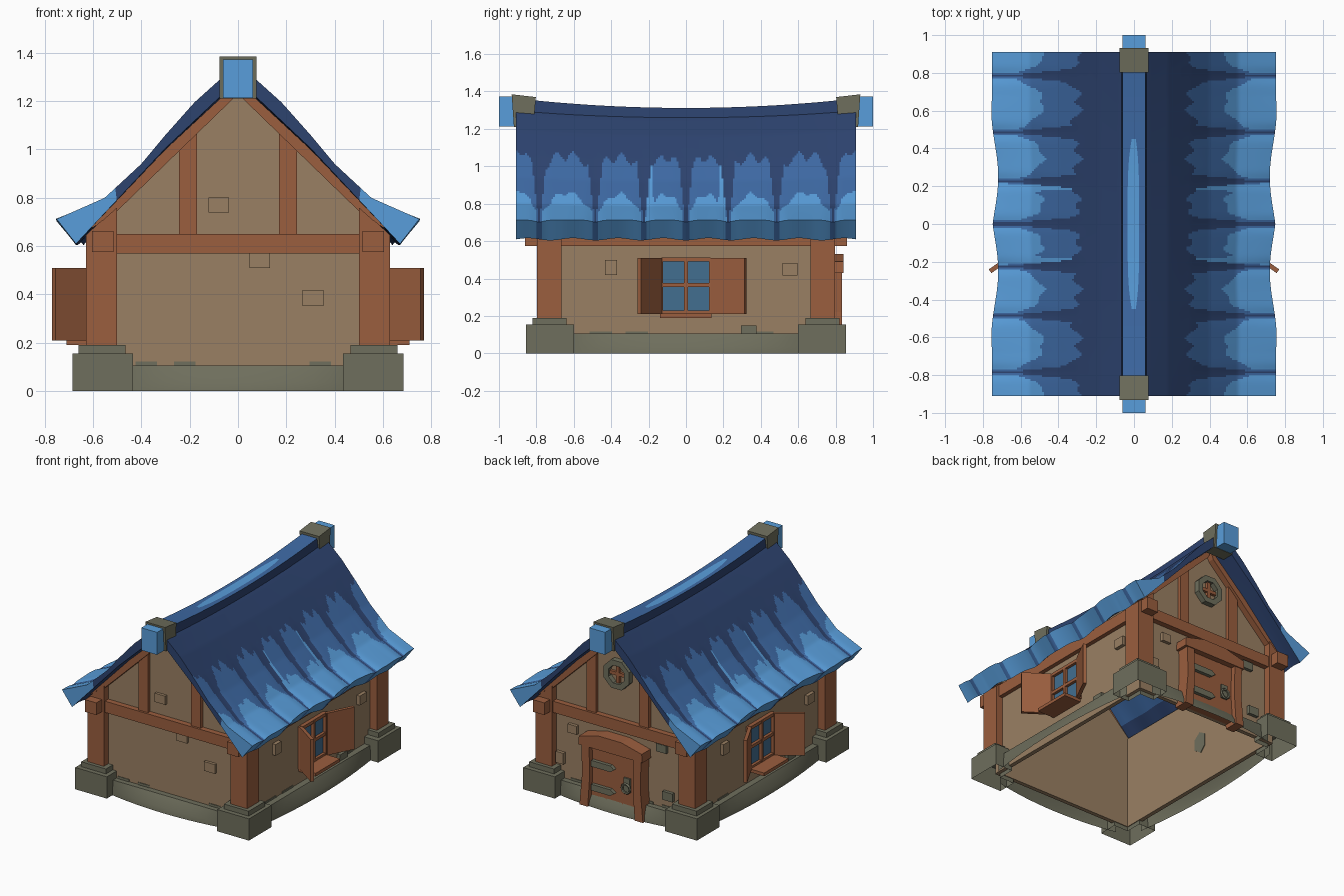
import bpy, bmesh, math
from mathutils import Vector

if "Cube" in bpy.data.objects:
    bpy.data.objects.remove(bpy.data.objects["Cube"])


def material(name, r, g, b):
    lin = [((c / 255 + 0.055) / 1.055) ** 2.4 for c in (r, g, b)] + [1]
    m = bpy.data.materials.new(name)
    m.use_nodes = True
    m.diffuse_color = lin
    bsdf = m.node_tree.nodes["Principled BSDF"]
    bsdf.inputs["Base Color"].default_value = lin
    bsdf.inputs["Roughness"].default_value = 0.8
    return m


NAVY = material("navy shingle", 45, 67, 111)
MID = material("mid blue shingle", 62, 106, 165)
LIGHT = material("light blue shingle", 89, 158, 219)
PLASTER = material("tan plaster", 154, 128, 99)
WOOD = material("red brown wood", 155, 94, 62)
STONE = material("grey green stone", 111, 111, 93)
GLASS = material("blue glass", 66, 110, 144)


def finish(name, bm, mats, smooth=None):
    bmesh.ops.recalc_face_normals(bm, faces=bm.faces)
    me = bpy.data.meshes.new(name)
    bm.to_mesh(me)
    bm.free()
    for m in mats:
        me.materials.append(m)
    ob = bpy.data.objects.new(name, me)
    bpy.context.collection.objects.link(ob)
    if smooth:
        bpy.ops.object.select_all(action='DESELECT')
        ob.select_set(True)
        bpy.context.view_layer.objects.active = ob
        bpy.ops.object.shade_smooth_by_angle(angle=math.radians(smooth))


def prism(name, pts, axis, lo, hi, mat, open_start=False):
    """Extrude a 2D outline along one axis."""
    put = {'x': lambda a, b, t: (t, a, b),
           'y': lambda a, b, t: (a, t, b),
           'z': lambda a, b, t: (a, b, t)}[axis]
    bm = bmesh.new()
    ends = [[bm.verts.new(put(a, b, t)) for a, b in pts] for t in (lo, hi)]
    if not open_start:
        bm.faces.new(ends[0])
    bm.faces.new(ends[1])
    n = len(pts)
    for i in range(n):
        j = (i + 1) % n
        bm.faces.new((ends[0][i], ends[0][j], ends[1][j], ends[1][i]))
    finish(name, bm, [mat])


def box(name, x, y, z, mat):
    prism(name, [(x[0], z[0]), (x[1], z[0]), (x[1], z[1]), (x[0], z[1])], 'y', y[0], y[1], mat)


def around(c, half):
    return (c - half, c + half)


def span(s, a, b):
    return tuple(sorted((s * a, s * b)))


# Plaster walls, open below
gable = [(-.57, .03), (.57, .03), (.57, .69), (0, 1.24), (-.57, .69)]
for s, side in ((-1, "front"), (1, "back")):
    prism(side + "_wall", gable, 'y', *span(s, .715, .745), PLASTER)
for s, side in ((1, "left"), (-1, "right")):
    box(side + "_wall", span(s, .545, .575), (-.74, .74), (.03, .7), PLASTER)
prism("inner_stone", [(-.02, .3), (.04, .26), (.08, .3), (.08, .39), (.03, .42), (-.02, .38)],
      'x', -.55, -.54, STONE)


def corner_l(name, sx, sy, x0, x1, y0, y1, z0, z1):
    """Hollow stone wrapped round the outside of a wall corner."""
    pts = [(x0, .72), (x0, y1), (x1, y1), (x1, y0), (.55, y0), (.55, .72)]
    prism(name, [(sx * x, sy * y) for x, y in pts], 'z', z0, z1, STONE, True)


# Corner posts on stepped stone feet
for sx in (-1, 1):
    for sy in (-1, 1):
        for inner, top, near in ((.5, .76, .73), (.56, .71, .665)):
            prism("corner_post", [(sx * inner, .17), (sx * .63, .17), (sx * .63, .645),
                                  (sx * inner, top)], 'y', *span(sy, near, .797), WOOD)
        corner_l("corner_stone", sx, sy, .435, .685, .6, .855, 0, .155)
        corner_l("corner_step", sx, sy, .465, .66, .64, .822, .155, .19)


# Bowed stone footing along each wall, a shell open below
def footing(name, half, reach, along_x, s):
    bm = bmesh.new()
    rows = []
    for i in range(17):
        t = i / 8 - 1
        bulge = 1 - t * t
        section = [(reach + .03 + .05 * bulge, 0), (reach + .03 + .045 * bulge, .035),
                   (reach + .035, .105), (reach - .03, .105)]
        rows.append([bm.verts.new((t * half, s * d, z) if along_x else (s * d, t * half, z))
                     for d, z in section])
    for a, b in zip(rows, rows[1:]):
        for k in range(3):
            bm.faces.new((a[k], a[k + 1], b[k + 1], b[k]))
    finish(name, bm, [STONE], 50)


for s in (-1, 1):
    footing("end_footing", .5, .75, True, s)
    footing("side_footing", .66, .585, False, s)
    # Worn stone patches at the foot of the plaster
    for c in (-.38, -.22, .34):
        box("worn_patch", around(c, .045), span(s, .744, .749), (.1, .122), STONE)
        box("worn_patch", span(s, .574, .579), around(c * 1.2, .06), (.1, .118), STONE)

# Timber frame on the outside of the walls
for s in (-1, 1):
    box("side_beam", span(s, .56, .605), (-.8, .8), (.575, .662), WOOD)
    box("cross_beam", (-.62, .62), span(s, .73, .785), (.57, .65), WOOD)
    for sx in (-1, 1):
        box("side_beam_end", span(sx, .515, .605), span(s, .73, .86), (.575, .662), WOOD)
        prism("gable_stud", [(sx * .17, .64), (sx * .245, .64), (sx * .245, 1.02), (sx * .17, 1.09)],
              'y', *span(s, .73, .77), WOOD)
        prism("rafter", [(sx * .5, .745), (sx * .61, .67), (sx * .57, .735), (sx * .3, 1.015),
                         (sx * .04, 1.265), (0, 1.265), (sx * .02, 1.21)],
              'y', *span(s, .73, .79), WOOD)

# Sagging roof slopes
TOP = [(.03, 1.325), (.08, 1.285), (.18, 1.195), (.3, 1.06), (.4, .94), (.55, .8), (.75, .71)]
GROOVES = [0, .225, .485, .785, 1.0]


def roof_z(x):
    for (xa, za), (xb, zb) in zip(TOP, TOP[1:]):
        if x <= xb:
            return za + (zb - za) * (x - xa) / (xb - xa)
    return TOP[-1][1]


def lobe(y):
    """Place within the shingle lobe (0..1), distance to its groove, lobe number."""
    y = abs(y)
    for i, (a, b) in enumerate(zip(GROOVES, GROOVES[1:])):
        if y <= b:
            return (y - a) / (b - a), min(y - a, b - y), i


def shade(x, y):
    t, d, i = lobe(y)
    bump = max(0, math.sin(math.pi * t)) ** .5
    ragged = .016 * math.sin(19 * t + 2 * i) + .008 * math.sin(abs(y) * 70)
    if d < .009 + .1 * max(0, .6 - x):
        return 0
    streak = abs(abs(y) - .19) < .005 + .06 * (x - .33) and x > .33
    if streak or (x > .73 - .25 * bump + ragged * .6 and d > .018):
        return 2
    return 1 if x > .41 - .12 * bump + ragged else 0


def roof_slope(name, s):
    bm = bmesh.new()
    nx, ny = 72, 182
    outer, inner = [], []
    for j in range(ny + 1):
        y = -.91 + 1.82 * j / ny
        dip = math.exp(-(lobe(y)[1] / .035) ** 2)
        sag = -.04 * (1 - (y / .91) ** 2)
        edge = .018 * math.cos(2 * math.pi * (min(abs(y), .68) - .6) / .7) - .008
        ro, ri = [], []
        for k in range(nx + 1):
            f = k / nx
            x = .03 + .715 * f
            z = roof_z(x) + sag * (1 - f) - .014 * dip * max(0, f - .3)
            ro.append(bm.verts.new((s * (x + edge * f ** 4), y, z)))
        for x, z in ((.03, 1.26), (.3, 1.005), (.5, .79), (.665, .61)):
            f = x / .665
            ri.append(bm.verts.new((s * (x + edge * f ** 4), y,
                                    z + sag * (1 - f) - .006 * math.cos(y * 26) * f ** 4)))
        outer.append(ro)
        inner.append(ri)
    for j in range(ny):
        a, b, c, e = outer[j], outer[j + 1], inner[j], inner[j + 1]
        y = (a[0].co.y + b[0].co.y) / 2
        for k in range(nx):
            face = bm.faces.new((a[k], a[k + 1], b[k + 1], b[k]))
            face.material_index = shade(abs(face.calc_center_median().x), y)
        # Underside: navy on the overhangs, lighter inside
        for k in range(3):
            face = bm.faces.new((c[k], c[k + 1], e[k + 1], e[k]))
            face.material_index = 1 if k < 2 and abs(y) < .73 else 0
        lip = bm.faces.new((a[-1], b[-1], e[-1], c[-1]))
        lip.material_index = 1 if lobe(y)[1] < .018 else 2
    # Verge faces change from navy to light near the eave
    cuts = [0, 27, 48, nx]
    for a, c in ((outer[0], inner[0]), (outer[-1], inner[-1])):
        for k in range(3):
            verts = a[cuts[k]:cuts[k + 1] + 1] + [c[k + 1], c[k]]
            bm.faces.new(verts).material_index = 2 if k == 2 else 0
    finish(name, bm, [NAVY, MID, LIGHT], 40)


roof_slope("left_roof_slope", 1)
roof_slope("right_roof_slope", -1)

# Ridge cap with a worn light strip
bm = bmesh.new()
rows = []
for j in range(41):
    y = -.9 + 1.8 * j / 40
    z = 1.312 + .05 * (y / .9) ** 2
    low = 1.26 + .035 * (y / .9) ** 2
    w = .034 * max(.05, 1 - (y / .5) ** 4)
    rows.append([bm.verts.new((x, y, h)) for x, h in
                 ((-.065, low), (-.06, z), (-w, z), (w * .8, z), (.06, z), (.065, low))])
for a, b in zip(rows, rows[1:]):
    for k in range(5):
        face = bm.faces.new((a[k], a[k + 1], b[k + 1], b[k]))
        worn = k == 2 and abs(face.calc_center_median().y) < .47
        face.material_index = 2 if worn else (0 if k in (0, 4) else 1)
finish("ridge_cap", bm, [NAVY, MID, LIGHT])

# Ridge ends held by stone clamps
for s in (-1, 1):
    box("ridge_end", (-.062, .062), span(s, .88, 1), (1.212, 1.372), LIGHT)
    prism("ridge_clamp", [(s * .81, 1.28), (s * .83, 1.21), (s * .92, 1.21),
                          (s * .932, 1.385), (s * .803, 1.37)], 'x', -.077, .077, STONE)

# Side windows with open shutters
for s in (-1, 1):
    box("window_glass", span(s, .57, .583), (-.13, .13), (.21, .51), GLASS)
    for c in (-.135, 0, .135):
        box("window_bar", span(s, .57, .605), around(c, .011), (.21, .51), WOOD)
    for z in (.217, .365, .502):
        box("window_rail", span(s, .57, .603), (-.13, .13), around(z, .011), WOOD)
    box("window_sill", span(s, .56, .71), (-.14, .135), (.19, .213), WOOD)
    for hinge, tip in (((.6, -.138), (.762, -.25)), ((.6, .14), (.69, .318))):
        h, t = Vector(hinge), Vector(tip)
        n = Vector((-(t - h).y, (t - h).x)).normalized() * .012
        prism("shutter", [(s * p.x, p.y) for p in (h - n, t - n, t + n, h + n)],
              'z', .21, .51, WOOD)

# Door, frame and ironwork on the back
box("door", (-.19, .2), (.74, .8), (.03, .45), WOOD)
for x in (-.06, .07):
    box("door_seam", around(x, .004), (.79, .803), (.04, .44), WOOD)
for s in (-1, 1):
    c = .005
    prism("door_post", [(c + s * .185, 0), (c + s * .25, 0), (c + s * .23, .22),
                        (c + s * .235, .45), (c + s * .175, .45), (c + s * .17, .22)],
          'y', .73, .835, WOOD)
prism("door_lintel", [(-.245, .43), (.26, .43), (.255, .49), (.1, .53), (-.08, .53), (-.24, .49)],
      'y', .73, .842, WOOD)
for z in (.14, .31):
    prism("door_strap", [(.17, z - .022), (.17, z + .022), (.02, z + .022), (-.01, z), (.02, z - .022)],
          'y', .79, .825, STONE)
box("handle_plate", around(-.1, .025), (.79, .812), (.17, .27), STONE)
bpy.ops.mesh.primitive_torus_add(major_segments=10, minor_segments=5, major_radius=.032,
                                 minor_radius=.009, location=(-.1, .82, .2),
                                 rotation=(math.pi / 2, 0, 0))
bpy.context.object.name = "door_handle_ring"
bpy.context.object.data.materials.append(STONE)


# Octagonal gable window
def octagon(r):
    return [(r * math.cos(math.pi * (i + .5) / 4), .97 + r * math.sin(math.pi * (i + .5) / 4))
            for i in range(8)]


big, small = octagon(.108), octagon(.068)
for i in range(8):
    j = (i + 1) % 8
    prism("round_window_stone", [big[i], big[j], small[j], small[i]], 'y', .73, .785, STONE)
prism("round_window_pane", small, 'y', .74, .75, PLASTER)
box("round_window_bar", around(0, .012), (.745, .77), (.905, 1.035), WOOD)
box("round_window_bar", (-.065, .065), (.745, .77), around(.97, .012), WOOD)

# Bricks showing through the plaster: centre, height, width, depth
for x, z, w, h in ((-.08, .77, .042, .031), (.09, .54, .042, .031), (.31, .385, .043, .033)):
    box("front_brick", around(x, w), (-.765, -.72), around(z, h), PLASTER)
for x, z, w, h, m in ((.46, .25, .03, .04, PLASTER), (-.34, .53, .04, .028, STONE),
                      (-.39, .2, .04, .03, STONE), (.36, .48, .035, .03, PLASTER)):
    box("back_brick", around(x, w), (.72, .768), around(z, h), m)
for s in (-1, 1):
    for y, z, w, h, m in ((-.4, .46, .032, .04, PLASTER), (.555, .45, .04, .033, PLASTER),
                          (.335, .125, .042, .024, STONE)):
        box("side_brick", span(s, .55, .6), around(s * y, w), around(z, h), m)
